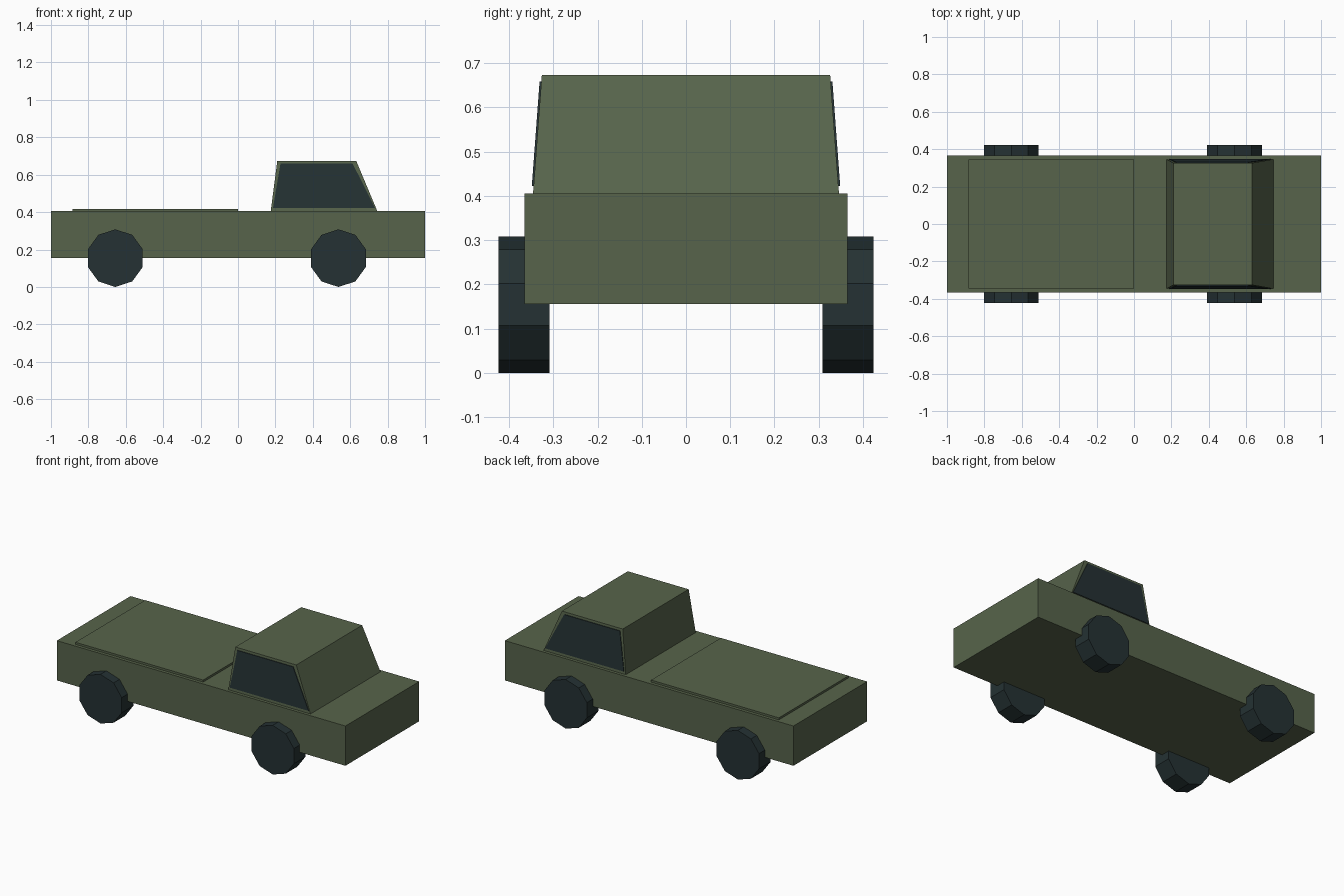
import bpy
import bmesh
import math
from mathutils import Matrix, Vector

if "Cube" in bpy.data.objects:
    bpy.data.objects.remove(bpy.data.objects["Cube"], do_unlink=True)


def material(name, rgb):
    mat = bpy.data.materials.new(name)
    mat.use_nodes = True
    mat.diffuse_color = (*rgb, 1)
    mat.node_tree.nodes["Principled BSDF"].inputs["Base Color"].default_value = (*rgb, 1)
    return mat


GREEN = material("olive_green_paint", (0.095, 0.127, 0.070))
DARK = material("dark_glass_and_rubber", (0.018, 0.031, 0.033))


def finish(bm, name, mat):
    bmesh.ops.recalc_face_normals(bm, faces=bm.faces)
    mesh = bpy.data.meshes.new(name)
    bm.to_mesh(mesh)
    bm.free()
    mesh.materials.append(mat)
    obj = bpy.data.objects.new(name, mesh)
    bpy.context.collection.objects.link(obj)
    return obj


def frustum(name, bottom, top, mat):
    """Block between two rectangles, each given as (x0, x1, half_width, z)."""
    bm = bmesh.new()
    rings = [[bm.verts.new(p) for p in ((x0, -w, z), (x1, -w, z), (x1, w, z), (x0, w, z))]
             for x0, x1, w, z in (bottom, top)]
    for ring in rings:
        bm.faces.new(ring)
    for i in range(4):
        j = (i + 1) % 4
        bm.faces.new((rings[0][i], rings[0][j], rings[1][j], rings[1][i]))
    return finish(bm, name, mat)


# Body, bed cover and tapered cab
frustum("body", (-1, 1, 0.365, 0.156), (-1, 1, 0.365, 0.405), GREEN)
frustum("bed_cover", (-0.885, 0, 0.345, 0.40), (-0.885, 0, 0.345, 0.418), GREEN)
CAB_LOW, CAB_HIGH = (0.175, 0.745, 0.346, 0.405), (0.21, 0.632, 0.326, 0.674)
frustum("cab", CAB_LOW, CAB_HIGH, GREEN)


def cab_half_width(z):
    t = (z - CAB_LOW[3]) / (CAB_HIGH[3] - CAB_LOW[3])
    return CAB_LOW[2] + t * (CAB_HIGH[2] - CAB_LOW[2])


# Side windows: thin plates lying on the sloped cab sides
for side, label in ((-1, "right"), (1, "left")):
    bm = bmesh.new()
    outline = ((0.187, 0.422), (0.733, 0.422), (0.613, 0.659), (0.227, 0.659))
    face = bm.faces.new([bm.verts.new((x, side * cab_half_width(z), z)) for x, z in outline])
    plate = bmesh.ops.extrude_face_region(bm, geom=[face])["geom"]
    verts = [v for v in plate if isinstance(v, bmesh.types.BMVert)]
    bmesh.ops.translate(bm, verts=verts, vec=Vector((0, side * 0.004, 0)))
    finish(bm, f"window_{label}", DARK)

# Ten-sided wheels with a corner pointing straight up
RADIUS, WIDTH = 0.154, 0.115
for x, end in ((-0.656, "rear"), (0.537, "front")):
    for side, label in ((-1, "right"), (1, "left")):
        bm = bmesh.new()
        bmesh.ops.create_cone(bm, cap_ends=True, segments=10, radius1=RADIUS,
                              radius2=RADIUS, depth=WIDTH)
        top = max(bm.verts, key=lambda v: v.co.y).co
        spin = math.pi / 2 - math.atan2(top.y, top.x)
        place = (Matrix.Translation((x, side * 0.366, RADIUS))
                 @ Matrix.Rotation(math.pi / 2, 4, "X") @ Matrix.Rotation(spin, 4, "Z"))
        bmesh.ops.transform(bm, matrix=place, verts=bm.verts)
        finish(bm, f"wheel_{end}_{label}", DARK)
